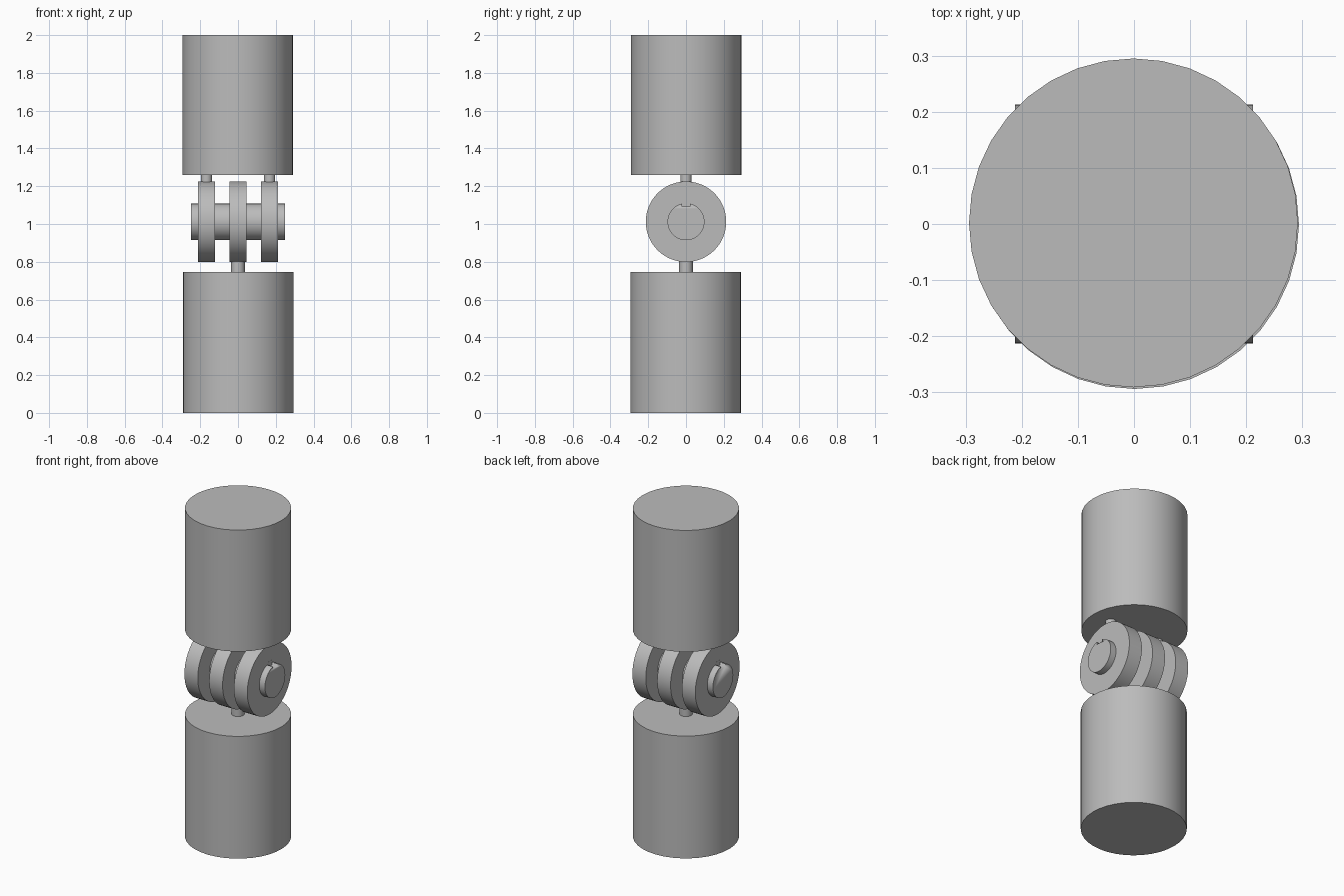
import bpy
import math

old = bpy.data.objects.get("Cube")
if old:
    bpy.data.objects.remove(old, do_unlink=True)

GREY = (0.5, 0.5, 0.5, 1.0)
grey = bpy.data.materials.new("plain_grey")
grey.use_nodes = True
grey.diffuse_color = GREY
grey.node_tree.nodes["Principled BSDF"].inputs["Base Color"].default_value = GREY

AXIS_Z = 1.012      # height of the joint axis
SHAFT_R = 0.098
DISC_R = 0.213


def finish(obj, name):
    obj.name = name
    obj.data.materials.append(grey)
    bpy.ops.object.shade_smooth_by_angle(angle=math.radians(30))
    return obj


def upright(name, r, x, y, z0, z1, sides=36):
    bpy.ops.mesh.primitive_cylinder_add(vertices=sides, radius=r, depth=z1 - z0,
                                        location=(x, y, (z0 + z1) / 2))
    return finish(bpy.context.object, name)


def across(name, r, x0, x1, sides=64):
    bpy.ops.mesh.primitive_cylinder_add(vertices=sides, radius=r, depth=x1 - x0,
                                        location=((x0 + x1) / 2, 0, AXIS_Z),
                                        rotation=(0, math.pi / 2, 0))
    return finish(bpy.context.object, name)


def block(name, x0, x1, half_y, z0, z1):
    bpy.ops.mesh.primitive_cube_add(size=1, location=((x0 + x1) / 2, 0, (z0 + z1) / 2))
    obj = bpy.context.object
    obj.scale = (x1 - x0, half_y * 2, z1 - z0)
    return finish(obj, name)


# Two large bodies
upright("lower_body", 0.293, 0.001, -0.001, 0, 0.745)
upright("upper_body", 0.293, -0.001, 0.002, 1.26, 2.0)

# Shaft with a keyway along its top
shaft = across("shaft", SHAFT_R, -0.25, 0.25)
cutter = block("keyway_cutter", -0.3, 0.3, 0.021, 1.092, 1.15)
cutter.hide_render = True
cutter.hide_viewport = True
cut = shaft.modifiers.new("keyway", 'BOOLEAN')
cut.operation = 'DIFFERENCE'
cut.solver = 'EXACT'
cut.object = cutter

# Three discs on the shaft, each locked by a key
for name, x in (("right", -0.167), ("middle", 0), ("left", 0.167)):
    across(name + "_disc", DISC_R, x - 0.045, x + 0.045)
    block(name + "_key", x - 0.046, x + 0.046, 0.021, 1.09, 1.122)

# Pins joining the discs to the bodies
for name, x in (("right", -0.167), ("left", 0.167)):
    upright(name + "_upper_pin", 0.03, x, 0, 1.19, 1.265, 32)
upright("lower_pin", 0.036, 0, 0, 0.74, 0.83, 32)
